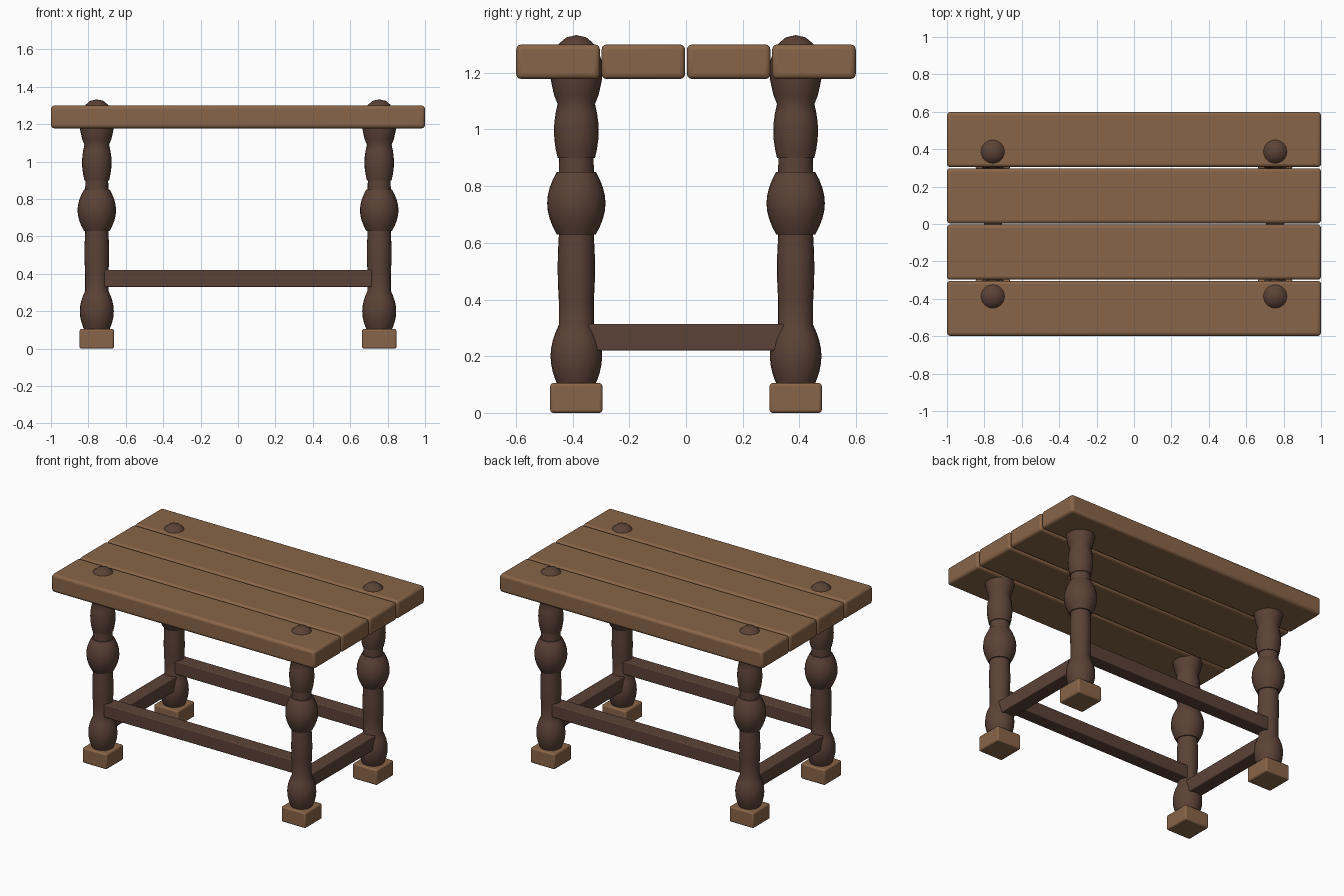
import bpy, bmesh, math

if "Cube" in bpy.data.objects:
    bpy.data.objects.remove(bpy.data.objects["Cube"], do_unlink=True)


def make_material(name, rgb):
    mat = bpy.data.materials.new(name)
    mat.use_nodes = True
    mat.diffuse_color = (*rgb, 1)
    mat.node_tree.nodes["Principled BSDF"].inputs["Base Color"].default_value = (*rgb, 1)
    return mat


light_wood = make_material("light wood", (0.25, 0.13, 0.065))
dark_wood = make_material("dark wood", (0.105, 0.055, 0.038))


def finish(name, bm, location, mat, bevel=0):
    bmesh.ops.recalc_face_normals(bm, faces=bm.faces)
    mesh = bpy.data.meshes.new(name)
    bm.to_mesh(mesh)
    bm.free()
    mesh.materials.append(mat)
    obj = bpy.data.objects.new(name, mesh)
    obj.location = location
    bpy.context.collection.objects.link(obj)
    if bevel:
        mod = obj.modifiers.new("rounded edges", "BEVEL")
        mod.width, mod.segments = bevel, 3
    bpy.ops.object.select_all(action="DESELECT")
    bpy.context.view_layer.objects.active = obj
    obj.select_set(True)
    bpy.ops.object.shade_smooth_by_angle(angle=math.radians(35))
    return obj


def box(name, size, location, mat, bevel):
    bm = bmesh.new()
    bmesh.ops.create_cube(bm, size=1)
    bmesh.ops.scale(bm, vec=size, verts=bm.verts)
    return finish(name, bm, location, mat, bevel)


def bulge(z0, z1, r_end, r_mid, steps=8):
    """Profile points of one turned swelling."""
    return [(r_end + (r_mid - r_end) * math.sin(math.pi * i / steps) ** 0.9,
             z0 + (z1 - z0) * i / steps) for i in range(steps + 1)]


# Turned leg profile: foot swelling, shaft, large bead, upper bead, flared head
profile = [(0, 0.09)]
profile += bulge(0.09, 0.31, 0.062, 0.091)
profile += bulge(0.40, 0.62, 0.062, 0.066, 4) + [(0.062, 0.63)]
profile += bulge(0.63, 0.85, 0.069, 0.103)
profile += [(0.062, 0.85), (0.061, 0.90)]
profile += bulge(0.90, 1.09, 0.066, 0.079, 6)
profile += [(0.066, 1.09), (0.078, 1.12), (0.085, 1.15), (0.091, 1.18), (0.093, 1.21),
            (0.09, 1.24), (0.08, 1.273), (0.06, 1.304), (0.035, 1.325), (0, 1.333)]


def turned(name, location, mat, sides=24):
    bm = bmesh.new()
    verts = [bm.verts.new((r, 0, z)) for r, z in profile]
    edges = [bm.edges.new(pair) for pair in zip(verts, verts[1:])]
    bmesh.ops.spin(bm, geom=verts + edges, cent=(0, 0, 0), axis=(0, 0, 1),
                   angle=math.tau, steps=sides, use_duplicate=False)
    bmesh.ops.remove_doubles(bm, verts=bm.verts, dist=0.0005)
    return finish(name, bm, location, mat)


# Table top planks
for i in range(4):
    box(f"top_plank_{i + 1}", (2, 0.295, 0.122),
        (0, -0.4515 + i * 0.301, 1.239), light_wood, 0.018)

# Legs and feet
LEG_X, LEG_Y = 0.755, 0.387
for sx, side in ((-1, "right"), (1, "left")):
    for sy, end in ((-1, "front"), (1, "back")):
        x, y = sx * LEG_X, sy * LEG_Y
        turned(f"{end}_{side}_leg", (x, y, 0), dark_wood)
        box(f"{end}_{side}_foot", (0.184, 0.184, 0.105), (x, y, 0.0525), light_wood, 0.01)

# Stretcher rails
for s, end, side in ((-1, "front", "right"), (1, "back", "left")):
    box(f"{end}_rail", (1.435, 0.096, 0.09), (0, s * LEG_Y, 0.375), dark_wood, 0.006)
    box(f"{side}_rail", (0.096, 0.69, 0.095), (s * LEG_X, 0, 0.267), dark_wood, 0.006)
